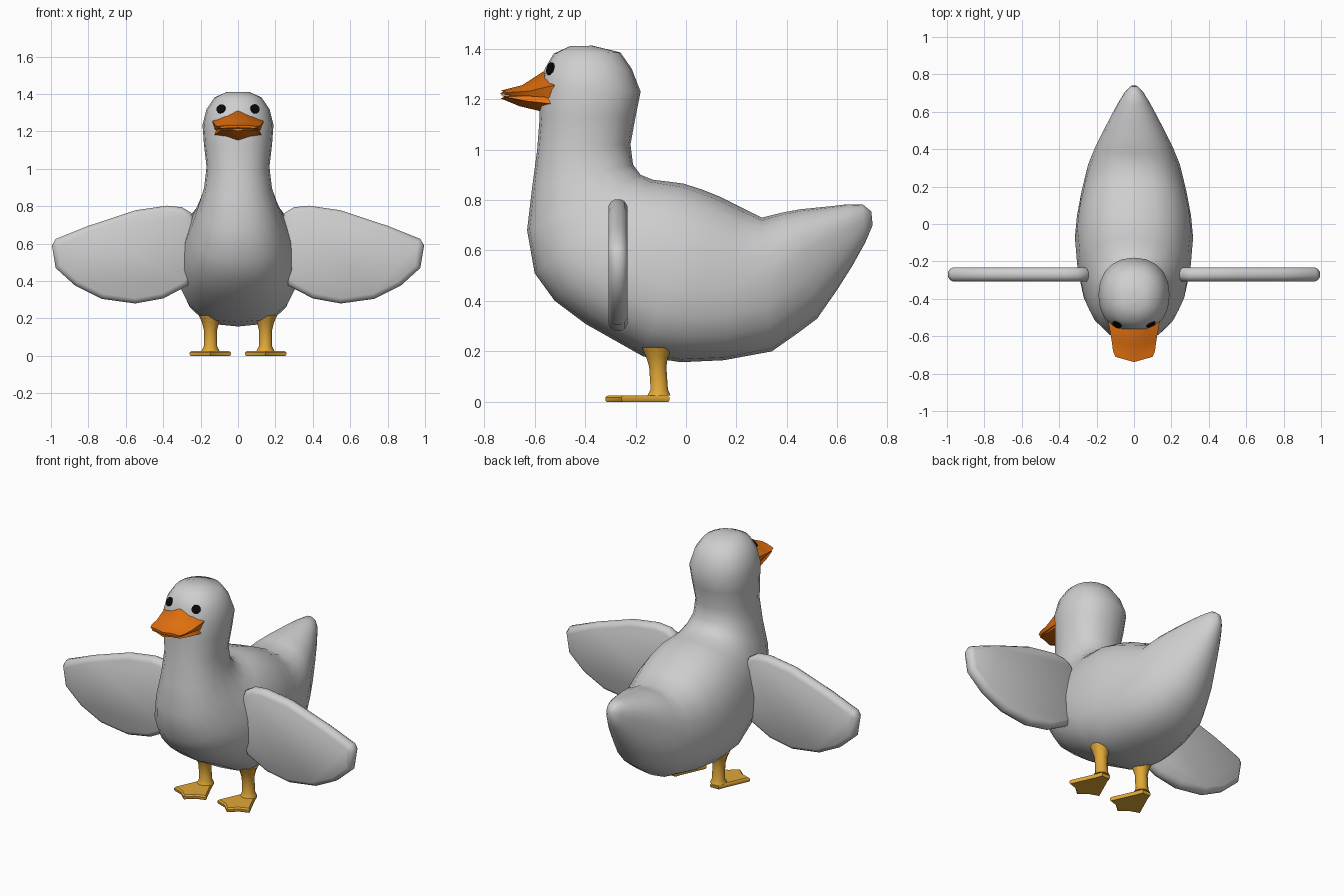
import bpy, bmesh, math
from mathutils import Vector
from mathutils.bvhtree import BVHTree

if "Cube" in bpy.data.objects:
    bpy.data.objects.remove(bpy.data.objects["Cube"])


def material(name, rgb):
    m = bpy.data.materials.new(name)
    m.diffuse_color = (*rgb, 1)
    m.use_nodes = True
    m.node_tree.nodes["Principled BSDF"].inputs["Base Color"].default_value = m.diffuse_color
    return m


WHITE = material("feather white", (0.62, 0.62, 0.62))
ORANGE = material("bill orange", (0.80, 0.17, 0.005))
YELLOW = material("leg yellow", (0.75, 0.39, 0.04))
BLACK = material("eye black", (0.003, 0.003, 0.003))


def finish(name, bm, mat, angle=60):
    bmesh.ops.recalc_face_normals(bm, faces=bm.faces)
    me = bpy.data.meshes.new(name)
    bm.to_mesh(me)
    bm.free()
    me.materials.append(mat)
    ob = bpy.data.objects.new(name, me)
    bpy.context.collection.objects.link(ob)
    bpy.ops.object.select_all(action='DESELECT')
    ob.select_set(True)
    bpy.context.view_layer.objects.active = ob
    bpy.ops.object.shade_smooth_by_angle(angle=math.radians(angle))
    return ob


def loft(name, rings, mat, angle=60):
    """Skin a list of equal-length closed rings and cap both ends."""
    bm = bmesh.new()
    vs = [[bm.verts.new(p) for p in r] for r in rings]
    n = len(vs[0])
    for a, b in zip(vs, vs[1:]):
        for i in range(n):
            j = (i + 1) % n
            bm.faces.new((a[i], a[j], b[j], b[i]))
    bm.faces.new(vs[0])
    bm.faces.new(vs[-1])
    return finish(name, bm, mat, angle)


def power(v, e):
    return math.copysign(abs(v) ** e, v)


def body_ring(fy, fz, by, bz, w, m, e, n=20):
    """Rounded ring between a front/belly point and a back point."""
    f, b = Vector((0, fy, fz)), Vector((0, by, bz))
    ring = []
    for i in range(n):
        a = 2 * math.pi * i / n
        c, s = power(math.cos(a), e), power(math.sin(a), e)
        t = m - c * m if c > 0 else m - c * (1 - m)
        ring.append(f.lerp(b, t) + Vector((w * s, 0, 0)))
    return ring


# Head, neck, body and tail: front/belly y z, back y z, half width,
# position of the widest point, roundness exponent
sections = [
    (-0.46, 1.41, -0.37, 1.412, 0.06, .5, .9),
    (-0.525, 1.38, -0.26, 1.385, 0.125, .5, .9),
    (-0.56, 1.32, -0.215, 1.32, 0.168, .5, .9),
    (-0.58, 1.24, -0.18, 1.23, 0.19, .5, .9),
    (-0.58, 1.13, -0.20, 1.13, 0.182, .5, .9),
    (-0.59, 1.00, -0.22, 1.02, 0.168, .5, .9),
    (-0.61, 0.85, -0.21, 0.94, 0.182, .5, .9),
    (-0.63, 0.68, -0.18, 0.90, 0.215, .5, .9),
    (-0.60, 0.51, -0.13, 0.88, 0.25, .47, .87),
    (-0.52, 0.40, -0.07, 0.873, 0.28, .44, .85),
    (-0.40, 0.31, -0.01, 0.865, 0.302, .42, .83),
    (-0.17, 0.18, 0.06, 0.843, 0.316, .42, .83),
    (-0.02, 0.157, 0.13, 0.815, 0.305, .43, .83),
    (0.15, 0.165, 0.21, 0.775, 0.28, .45, .85),
    (0.34, 0.20, 0.30, 0.73, 0.245, .52, .85),
    (0.44, 0.27, 0.38, 0.75, 0.21, .58, .87),
    (0.52, 0.33, 0.45, 0.763, 0.175, .63, .9),
    (0.60, 0.445, 0.56, 0.774, 0.125, .65, .9),
    (0.66, 0.54, 0.64, 0.783, 0.085, .62, .9),
    (0.71, 0.63, 0.70, 0.783, 0.05, .58, .9),
    (0.74, 0.70, 0.735, 0.755, 0.018, .5, .9),
]
rings = [body_ring(*s) for s in sections]
body = loft("body", rings, WHITE, 80)
tree = BVHTree.FromPolygons([v.co for v in body.data.vertices],
                            [p.vertices[:] for p in body.data.polygons])

# Bill: each half is a fan of cross-sections (y centre, y side, half width, ridge z, side z)
def bill_ring(yc, ys, w, ridge, edge, mouth):
    return [(-w, ys, edge), (-w * .5, (yc + ys) / 2, (ridge + edge) / 2 + .004), (0, yc, ridge),
            (w * .5, (yc + ys) / 2, (ridge + edge) / 2 + .004), (w, ys, edge),
            (w * .9, ys, mouth), (0, yc, mouth + .004), (-w * .9, ys, mouth)]


loft("upper_bill", [bill_ring(-.50, -.46, .12, 1.30, 1.25, 1.20),
                    bill_ring(-.565, -.525, .137, 1.31, 1.255, 1.205),
                    bill_ring(-.65, -.62, .12, 1.255, 1.232, 1.212),
                    bill_ring(-.71, -.68, .112, 1.24, 1.228, 1.215),
                    bill_ring(-.738, -.71, .10, 1.232, 1.226, 1.216)], ORANGE, 40)
loft("lower_bill", [bill_ring(-.50, -.46, .11, 1.155, 1.18, 1.21),
                    bill_ring(-.58, -.54, .125, 1.153, 1.182, 1.212),
                    bill_ring(-.66, -.63, .11, 1.172, 1.192, 1.212),
                    bill_ring(-.735, -.705, .095, 1.203, 1.206, 1.211)], ORANGE, 40)

# Outstretched wing outline, x and z
wing = [(.225, .70), (.25, .765), (.30, .795), (.38, .803), (.55, .778), (.80, .695),
        (.975, .625), (.995, .59), (.975, .47), (.87, .375), (.73, .305), (.55, .28),
        (.40, .307), (.27, .375), (.225, .45)]


def inset(outline, d):
    """Shift every outline point inwards along its local normal."""
    out, n = [], len(outline)
    for i, (x, z) in enumerate(outline):
        (x0, z0), (x1, z1) = outline[i - 1], outline[(i + 1) % n]
        t = Vector((x1 - x0, z1 - z0)).normalized()
        out.append((x + t.y * d, z - t.x * d))
    return out


# Webbed foot outline, x (from the leg) and y
foot = [(-.028, -.065), (-.04, -.10), (-.11, -.255), (-.05, -.275), (0, -.32),
        (.05, -.275), (.11, -.255), (.04, -.10), (.028, -.065)]

for side, label in ((-1, "left"), (1, "right")):
    # Wing with a rounded rim
    layers = [(.028, -.308), (.010, -.298), (0, -.282), (0, -.258), (.010, -.242), (.028, -.232)]
    loft(label + "_wing", [[(side * x, y, z) for x, z in inset(wing, d)] for d, y in layers], WHITE, 70)

    # Leg: flared at the thigh and ankle
    leg = [(.025, .048, -.107), (.05, .036, -.106), (.14, .036, -.112),
           (.18, .046, -.115), (.215, .062, -.115)]
    loft(label + "_leg", [[(side * .147 + r * math.cos(a * math.pi / 5),
                            y + r * math.sin(a * math.pi / 5), z) for a in range(10)]
                          for z, r, y in leg], YELLOW)

    # Foot
    loft(label + "_foot", [[(side * (.148 + x * k), -.19 + (y + .19) * k, z) for x, y in foot]
                           for z, k in ((0, .96), (.006, 1), (.018, 1), (.026, .92))], YELLOW, 40)

    # Eye: thin disc pressed onto the head surface
    bm = bmesh.new()
    hit, normal, _, _ = tree.ray_cast(Vector((side * .09, -2, 1.32)), Vector((0, 1, 0)))
    u = normal.cross(Vector((0, 0, 1))).normalized()
    v = u.cross(normal)
    layers = [[bm.verts.new(hit + normal * h + .026 * (u * math.cos(a * math.pi / 6) +
               v * math.sin(a * math.pi / 6))) for a in range(12)] for h in (-.003, .006)]
    for i in range(12):
        j = (i + 1) % 12
        bm.faces.new((layers[0][i], layers[0][j], layers[1][j], layers[1][i]))
    for layer in layers:
        bm.faces.new(layer)
    finish(label + "_eye", bm, BLACK, 30)
